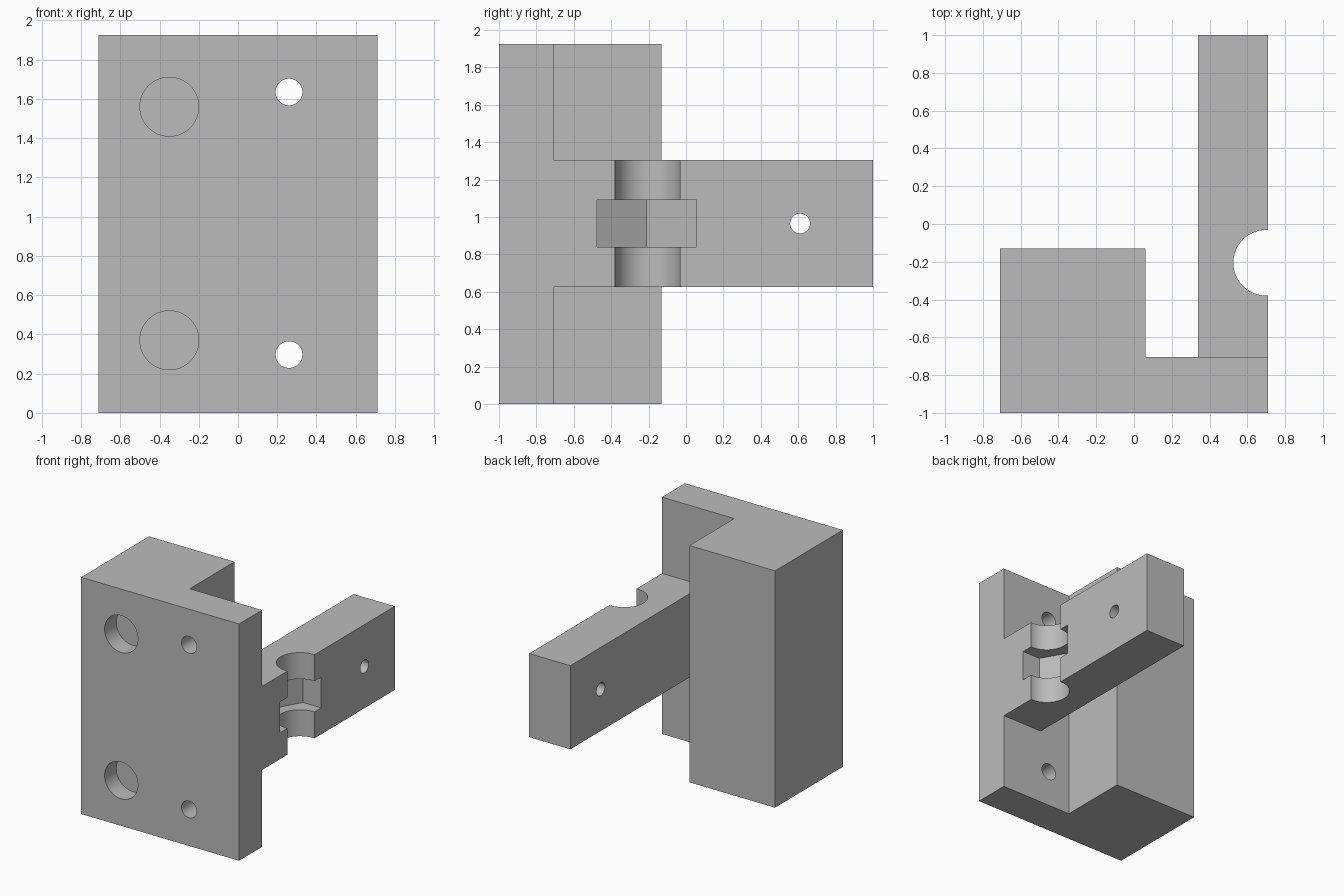
import bpy, bmesh
from math import pi, radians
from mathutils import Matrix

old = bpy.data.objects.get("Cube")
if old:
    bpy.data.objects.remove(old, do_unlink=True)

GREY = (0.5, 0.5, 0.5, 1)
mat = bpy.data.materials.new("plain grey")
mat.use_nodes = True
mat.diffuse_color = GREY
mat.node_tree.nodes["Principled BSDF"].inputs["Base Color"].default_value = GREY


def make(name, bm):
    mesh = bpy.data.meshes.new(name)
    bmesh.ops.recalc_face_normals(bm, faces=bm.faces)
    bm.to_mesh(mesh)
    bm.free()
    mesh.materials.append(mat)
    obj = bpy.data.objects.new(name, mesh)
    bpy.context.collection.objects.link(obj)
    return obj


def prism(name, outline, z0, z1):
    bm = bmesh.new()
    face = bm.faces.new([bm.verts.new((x, y, z0)) for x, y in outline])
    new = bmesh.ops.extrude_face_region(bm, geom=[face])["geom"]
    verts = [v for v in new if isinstance(v, bmesh.types.BMVert)]
    bmesh.ops.translate(bm, verts=verts, vec=(0, 0, z1 - z0))
    return make(name, bm)


def rod(name, centre, radius, length, axis="Z", sides=64):
    bm = bmesh.new()
    turn = {"X": Matrix.Rotation(pi / 2, 4, "Y"),
            "Y": Matrix.Rotation(pi / 2, 4, "X"),
            "Z": Matrix.Identity(4)}[axis]
    bmesh.ops.create_cone(bm, cap_ends=True, segments=sides, radius1=radius,
                          radius2=radius, depth=length,
                          matrix=Matrix.Translation(centre) @ turn)
    return make(name, bm)


def combine(target, tool, operation):
    mod = target.modifiers.new(tool.name, "BOOLEAN")
    mod.solver = "EXACT"
    mod.operation = operation
    mod.object = tool
    bpy.context.view_layer.objects.active = target
    bpy.ops.object.modifier_apply(modifier=mod.name)
    bpy.data.objects.remove(tool, do_unlink=True)


# Mounting plate with the full-height block behind it
W, BACK, TOP = 0.71, -0.705, 1.925
bracket = prism("bracket", [(-W, -1), (W, -1), (W, BACK), (0.06, BACK),
                            (0.06, -0.13), (-W, -0.13)], 0, TOP)

# Arm reaching back from the plate
MID = 0.965
arm = prism("arm", [(0.34, -0.85), (W, -0.85), (W, 1), (0.34, 1)],
            MID - 0.34, MID + 0.34)
combine(bracket, arm, "UNION")

# Round bolt groove, hexagonal nut pocket and cross hole in the arm
for tool in (rod("bolt_groove", (0.7, -0.205, MID), 0.174, 1),
             rod("arm_hole", (0.5, 0.61, MID), 0.053, 1, "X")):
    combine(bracket, tool, "DIFFERENCE")
nut = rod("nut_pocket", (0, 0, 0), 0.306, 0.25, sides=6)
# Points of the hexagon lie along x
if max(v.co.x for v in nut.data.vertices) < 0.3:
    nut.data.transform(Matrix.Rotation(radians(30), 4, "Z"))
nut.data.transform(Matrix.Translation((0.7, -0.21, MID)))
combine(bracket, nut, "DIFFERENCE")

# Shallow round recesses and through holes in the plate
for z in (0.37, 1.56):
    combine(bracket, rod("recess", (-0.35, -1, z), 0.15, 0.3, "Y"), "DIFFERENCE")
for z in (0.297, 1.635):
    combine(bracket, rod("screw_hole", (0.26, -0.85, z), 0.068, 0.6, "Y"), "DIFFERENCE")

# Smooth round walls, sharp edges elsewhere
bpy.ops.object.select_all(action="DESELECT")
bracket.select_set(True)
bpy.context.view_layer.objects.active = bracket
bpy.ops.object.shade_smooth_by_angle(angle=radians(30))
